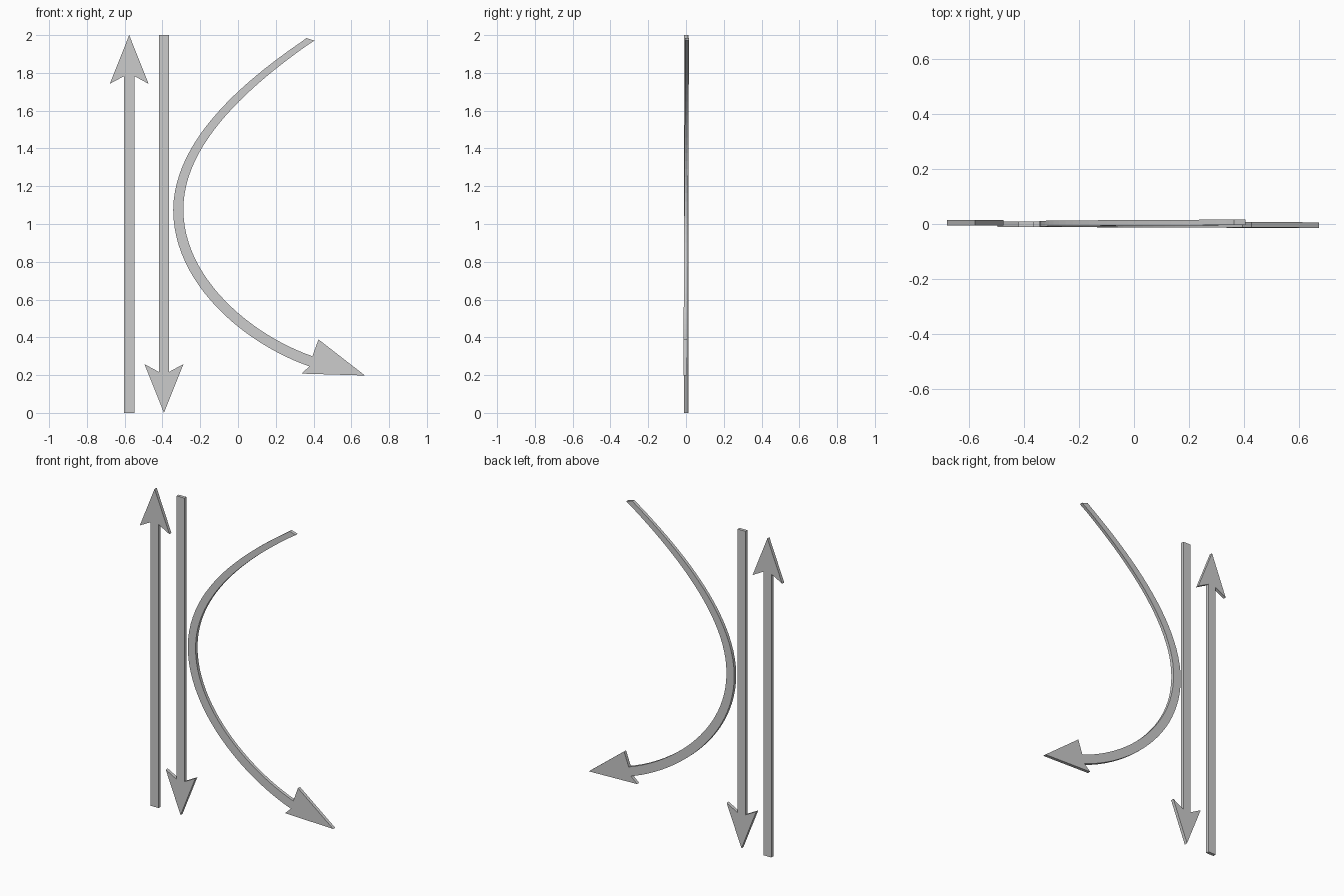
import bpy, bmesh
from mathutils import Vector

if "Cube" in bpy.data.objects:
    bpy.data.objects.remove(bpy.data.objects["Cube"])

THICK = 0.02


def plate(name, outline, y_of_z):
    """Extrude an x/z outline along y; y_of_z gives the mid-plane position."""
    bm = bmesh.new()
    face = bm.faces.new([bm.verts.new((x, -THICK / 2, z)) for x, z in outline])
    ext = bmesh.ops.extrude_face_region(bm, geom=[face])
    for v in [g for g in ext["geom"] if isinstance(g, bmesh.types.BMVert)]:
        v.co.y += THICK
    for v in bm.verts:
        v.co.y += y_of_z(v.co.z)
    bmesh.ops.recalc_face_normals(bm, faces=bm.faces)
    me = bpy.data.meshes.new(name)
    bm.to_mesh(me)
    bm.free()
    obj = bpy.data.objects.new(name, me)
    bpy.context.collection.objects.link(obj)
    return obj


def straight_outline(cx, flip):
    """Straight barbed arrow, 2 units tall."""
    half = [(0.027, 0), (0.027, 1.783), (0.103, 1.742)]
    pts = half + [(0, 2.0)] + [(-x, z) for x, z in reversed(half)]
    return [(cx + x, 2.0 - z if flip else z) for x, z in pts]


def bezier(p, t):
    """Point and unit normal of a cubic segment."""
    a, b, c, d = (Vector(q) for q in p)
    s = 1 - t
    pos = a * s**3 + b * 3 * s * s * t + c * 3 * s * t * t + d * t**3
    tan = ((b - a) * s * s + (c - b) * 2 * s * t + (d - c) * t * t).normalized()
    return pos, Vector((tan.y, -tan.x))


# straight arrows
plate("up_arrow", straight_outline(-0.576, False), lambda z: 0.004)
plate("down_arrow", straight_outline(-0.392, True), lambda z: -0.001)

# curved arrow: tapered shaft following two cubic segments
upper = [(0.384, 1.978), (0.08, 1.77), (-0.316, 1.45), (-0.316, 1.075)]
lower = [(-0.316, 1.075), (-0.316, 0.70), (0.05, 0.39), (0.386, 0.273)]
N = 24
inner, outer = [(0.405, 1.971)], [(0.362, 1.984)]
for seg, path in enumerate((upper, lower)):
    for i in range(1, N + 1):
        t = i / N
        if seg == 1 and i == N:
            continue
        pos, nrm = bezier(path, t)
        w = 0.016 + 0.011 * t if seg == 0 else 0.027 + 0.001 * t
        outer.append(tuple(pos + nrm * w))
        inner.append(tuple(pos - nrm * w))
# the normal points to the outer side when travelling down the left
if outer[N][0] > inner[N][0]:
    outer[1:], inner[1:] = inner[1:], outer[1:]
head = [(0.394, 0.300), (0.426, 0.389), (0.672, 0.198), (0.336, 0.208), (0.378, 0.246)]
plate("curved_arrow", inner + head + outer[::-1], lambda z: -0.005 + 0.0055 * z)
